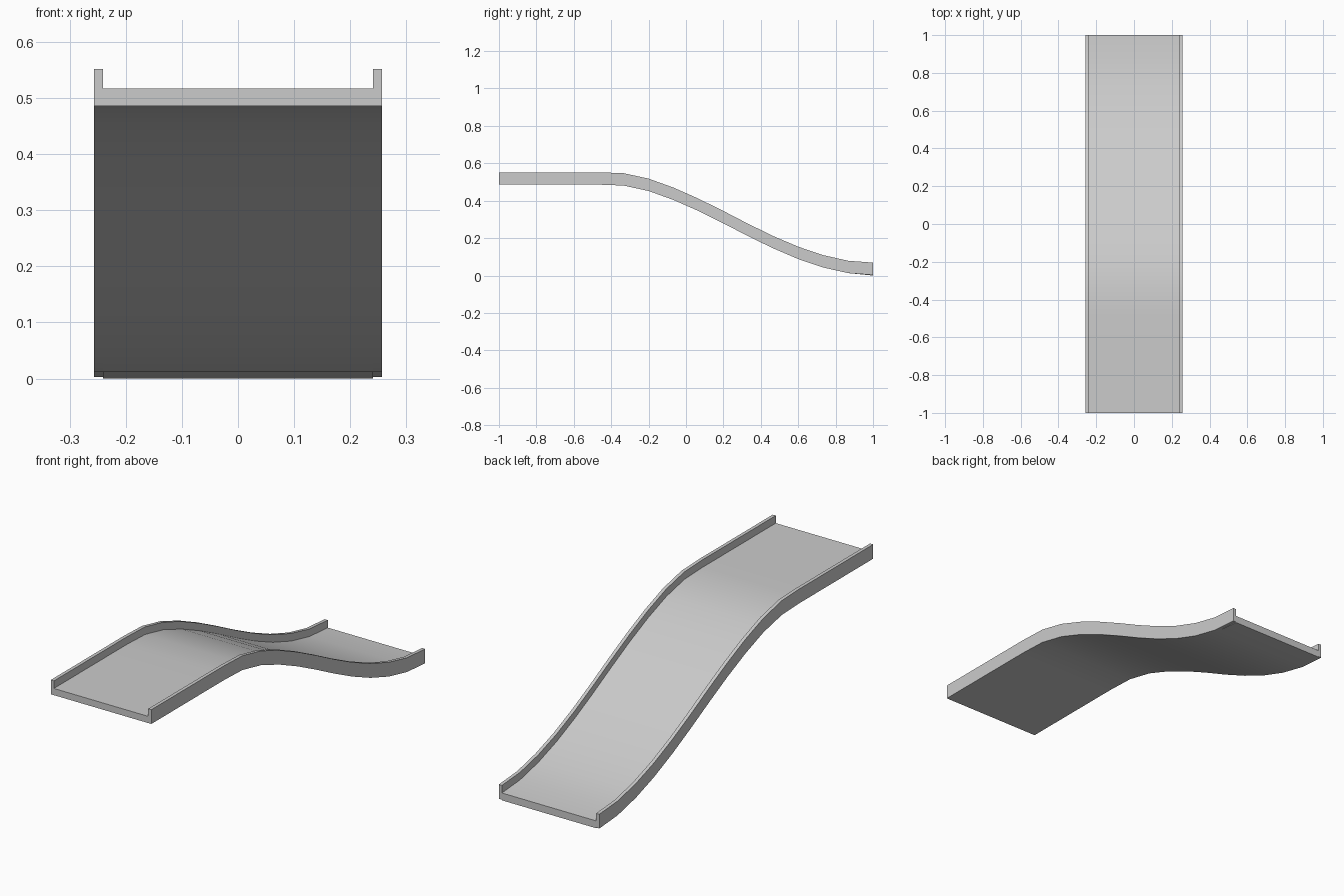
import bpy, bmesh

if "Cube" in bpy.data.objects:
    bpy.data.objects.remove(bpy.data.objects["Cube"])

# Underside heights along the run: flat landing, then an S-shaped descent
STEP = 2 / 15
HEIGHTS = [0.486] * 5 + [0.481, 0.452, 0.404, 0.345, 0.279, 0.210,
                         0.145, 0.088, 0.043, 0.013, 0.003]
PATH = [(-1 + i * STEP, z) for i, z in enumerate(HEIGHTS)]


def sweep(name, x0, x1, thickness, end_drop=0.0):
    """Sweep a rectangle along the path, with a constant vertical thickness."""
    bm = bmesh.new()
    rings = []
    for i, (y, z) in enumerate(PATH):
        low = z - (end_drop if i == len(PATH) - 1 else 0)
        rings.append([bm.verts.new(p) for p in (
            (x0, y, low), (x1, y, low),
            (x1, y, z + thickness), (x0, y, z + thickness))])
    for a, b in zip(rings, rings[1:]):
        for k in range(4):
            n = (k + 1) % 4
            bm.faces.new((a[k], a[n], b[n], b[k]))
    bm.faces.new(rings[0])
    bm.faces.new(rings[-1])
    bmesh.ops.recalc_face_normals(bm, faces=bm.faces)
    mesh = bpy.data.meshes.new(name)
    bm.to_mesh(mesh)
    bm.free()
    obj = bpy.data.objects.new(name, mesh)
    bpy.context.collection.objects.link(obj)
    return obj


# Sliding surface and the two raised side rails
parts = [sweep("slide_bed", -0.241, 0.241, 0.031, 0.003),
         sweep("left_rail", -0.257, -0.241, 0.066),
         sweep("right_rail", 0.241, 0.257, 0.066)]

# Smooth along the curve, sharp at the rail edges
for obj in parts:
    obj.select_set(True)
bpy.context.view_layer.objects.active = parts[0]
bpy.ops.object.shade_smooth_by_angle(angle=0.6)
